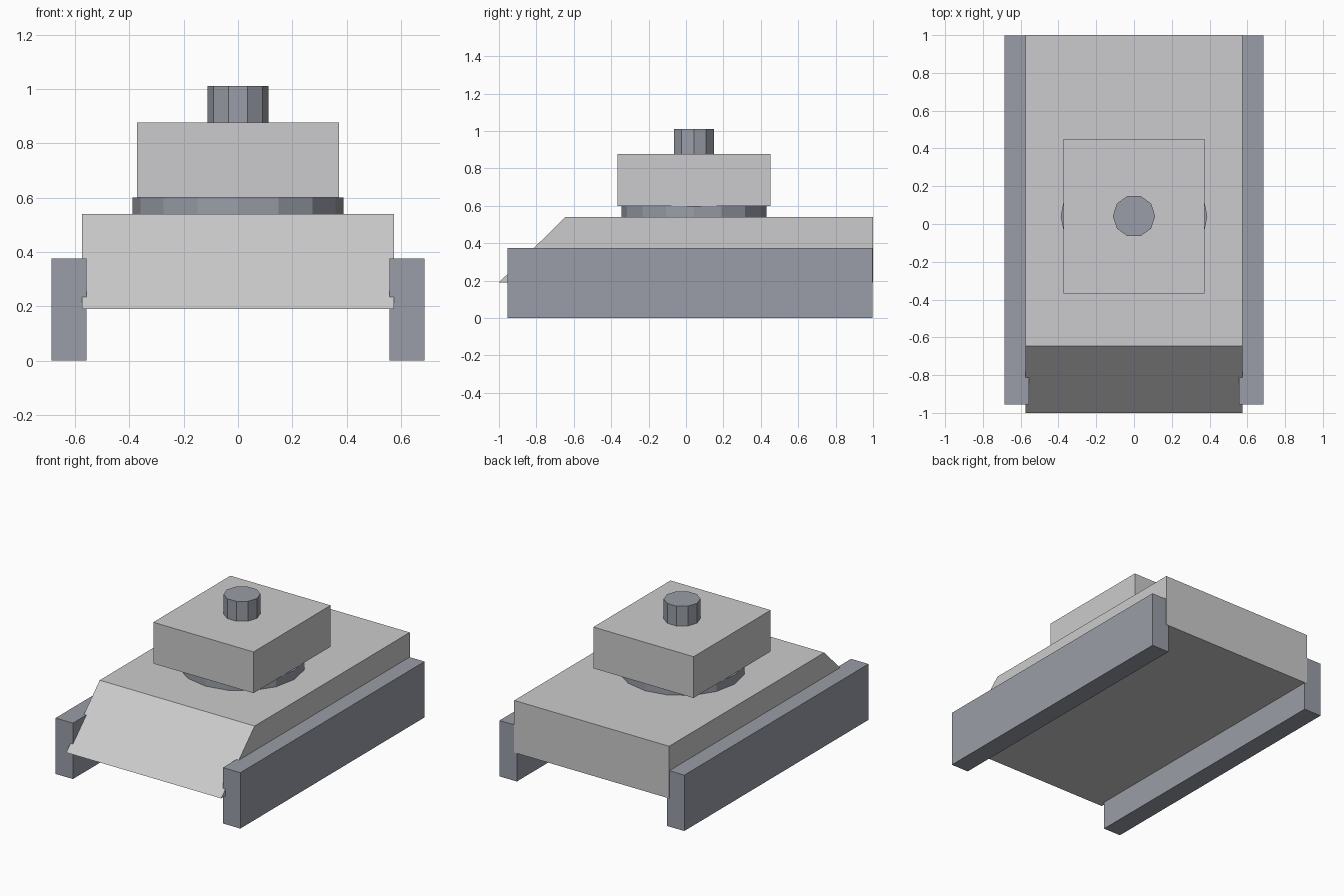
import bpy, bmesh, math

if "Cube" in bpy.data.objects:
    bpy.data.objects.remove(bpy.data.objects["Cube"])


def material(name, rgb):
    m = bpy.data.materials.new(name)
    m.diffuse_color = (*rgb, 1)
    m.use_nodes = True
    m.node_tree.nodes["Principled BSDF"].inputs["Base Color"].default_value = m.diffuse_color
    return m


LIGHT = material("light grey", (0.60, 0.60, 0.61))
STEEL = material("blue grey", (0.32, 0.34, 0.385))


def finish(name, bm, mat):
    bmesh.ops.recalc_face_normals(bm, faces=bm.faces)
    me = bpy.data.meshes.new(name)
    bm.to_mesh(me)
    bm.free()
    me.materials.append(mat)
    ob = bpy.data.objects.new(name, me)
    bpy.context.collection.objects.link(ob)
    return ob


def extrude_profile(name, profile, x0, x1, mat):
    """Side profile of (y, z) points, extruded along x."""
    bm = bmesh.new()
    face = bm.faces.new([bm.verts.new((x0, y, z)) for y, z in profile])
    new = bmesh.ops.extrude_face_region(bm, geom=[face])["geom"]
    bmesh.ops.translate(bm, vec=(x1 - x0, 0, 0),
                        verts=[v for v in new if isinstance(v, bmesh.types.BMVert)])
    return finish(name, bm, mat)


def box(name, x0, x1, y0, y1, z0, z1, mat):
    return extrude_profile(name, [(y0, z0), (y1, z0), (y1, z1), (y0, z1)], x0, x1, mat)


def prism(name, sides, radius, y, z0, z1, mat):
    """Upright prism with a corner pointing along +x."""
    bm = bmesh.new()
    ring = [2 * math.pi * i / sides for i in range(sides)]
    low, high = ([bm.verts.new((radius * math.cos(a), y + radius * math.sin(a), z))
                  for a in ring] for z in (z0, z1))
    bm.faces.new(low)
    bm.faces.new(high)
    for i in range(sides):
        j = (i + 1) % sides
        bm.faces.new((low[i], low[j], high[j], high[i]))
    return finish(name, bm, mat)


# Hull with sloped front plate
extrude_profile("hull", [(-1, 0.19), (1, 0.19), (1, 0.54), (-0.645, 0.54)],
                -0.575, 0.575, LIGHT)

# Tracks, slightly sunk into the hull sides
for side, s in (("left", -1), ("right", 1)):
    box(side + "_track", s * 0.557, s * 0.686, -0.955, 0.998, 0, 0.375, STEEL)

# Turret ring, turret and hatch share one axis
AXIS_Y = 0.042
prism("turret_ring", 16, 0.388, AXIS_Y, 0.54, 0.60, STEEL)
box("turret", -0.372, 0.372, AXIS_Y - 0.409, AXIS_Y + 0.409, 0.60, 0.877, LIGHT)
prism("hatch", 10, 0.112, AXIS_Y, 0.877, 1.01, STEEL)
